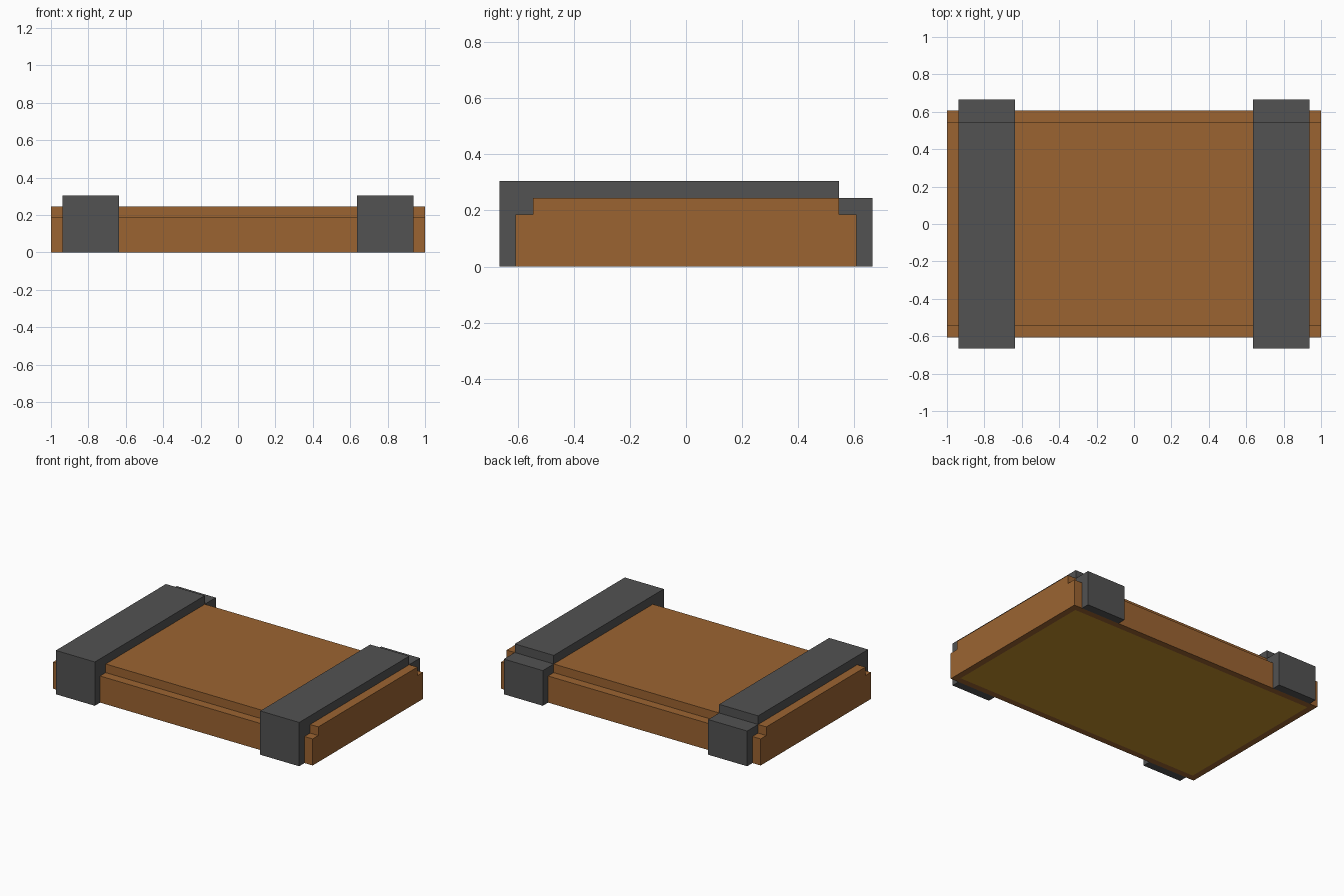
import bpy
import bmesh

if "Cube" in bpy.data.objects:
    bpy.data.objects.remove(bpy.data.objects["Cube"])


def material(name, color):
    m = bpy.data.materials.new(name)
    m.diffuse_color = (*color, 1)
    m.use_nodes = True
    m.node_tree.nodes["Principled BSDF"].inputs["Base Color"].default_value = m.diffuse_color
    return m


wood = material("brown wood", (0.33, 0.127, 0.031))
iron = material("dark grey iron", (0.085, 0.085, 0.085))
lining = material("golden lining", (0.55, 0.28, 0.025))


def extrude_profile(name, profile, x0, x1, mat):
    """Extrude a closed (y, z) profile along x."""
    n = len(profile)
    verts = [(x, y, z) for x in (x0, x1) for y, z in profile]
    faces = [tuple(range(n - 1, -1, -1)), tuple(range(n, 2 * n))]
    faces += [(i, (i + 1) % n, (i + 1) % n + n, i + n) for i in range(n)]
    mesh = bpy.data.meshes.new(name)
    mesh.from_pydata(verts, [], faces)
    mesh.materials.append(mat)
    obj = bpy.data.objects.new(name, mesh)
    bpy.context.collection.objects.link(obj)
    return obj


# Stepped wooden lid
step = [(0.607, 0), (0.607, 0.185), (0.545, 0.185), (0.545, 0.245)]
mirrored = [(-y, z) for y, z in reversed(step)]
lid = extrude_profile("lid", step + mirrored, -1, 1, wood)

# Lining: inset face on the underside
lid.data.materials.append(lining)
bm = bmesh.new()
bm.from_mesh(lid.data)
bottom = next(f for f in bm.faces if all(v.co.z < 0.01 for v in f.verts))
bmesh.ops.inset_region(bm, faces=[bottom], thickness=0.063)
bottom.material_index = 1
bm.to_mesh(lid.data)
bm.free()

# Iron straps wrapping over the lid, open underneath, stepped at the back
outer = [(0.665, 0), (0.665, 0.245), (0.545, 0.245),
         (0.545, 0.305), (-0.665, 0.305), (-0.665, 0)]
strap = outer + mirrored[::-1] + step[::-1]
for side, x in (("left", -0.787), ("right", 0.787)):
    extrude_profile(side + "_strap", strap, x - 0.15, x + 0.15, iron)
